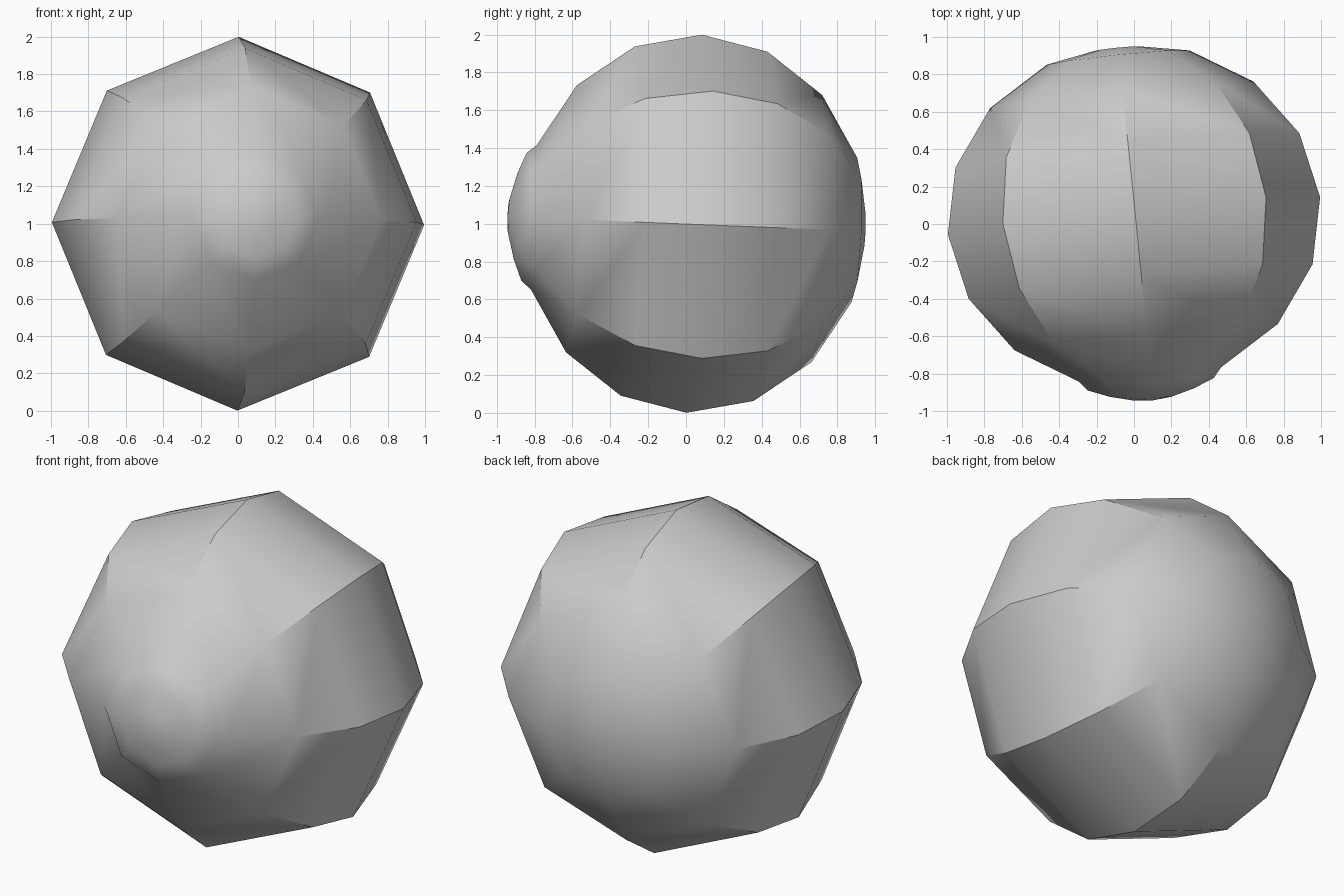
import bpy, bmesh, math

cube = bpy.data.objects.get("Cube")
if cube:
    bpy.data.objects.remove(cube, do_unlink=True)

SIDES = 8
FLATTEN = 0.922   # the ball is slightly squashed along its axis

grey = bpy.data.materials.new("plain grey")
grey.use_nodes = True
colour = (0.6, 0.6, 0.6, 1)
grey.diffuse_color = colour
grey.node_tree.nodes["Principled BSDF"].inputs["Base Color"].default_value = colour


def lathe(name, profile, front, back):
    """Turn (radius, depth) rings about the y axis and close both poles."""
    bm = bmesh.new()
    rings = []
    for r, y in profile:
        ring = []
        for i in range(SIDES):
            a = math.tau * i / SIDES
            ring.append(bm.verts.new((r * math.cos(a), y, r * math.sin(a))))
        rings.append(ring)
    poles = [bm.verts.new((0, front, 0)), bm.verts.new((0, back, 0))]
    for i in range(SIDES):
        j = (i + 1) % SIDES
        for a, b in zip(rings, rings[1:]):
            bm.faces.new((a[i], a[j], b[j], b[i]))
        for pole, ring in zip(poles, (rings[0], rings[-1])):
            bm.faces.new((pole, ring[i], ring[j]))
    bmesh.ops.recalc_face_normals(bm, faces=bm.faces)
    mesh = bpy.data.meshes.new(name)
    bm.to_mesh(mesh)
    bm.free()
    mesh.materials.append(grey)
    obj = bpy.data.objects.new(name, mesh)
    bpy.context.collection.objects.link(obj)
    return obj


# Raised front dome with its bevelled rim
dome = [(0.1, -0.983), (0.226, -0.95), (0.338, -0.905)]

# Squashed eight-sided ball, front ring to back ring
ball = []
for k in range(-3, 4):
    lat = math.radians(22.5 * k)
    ball.append((math.cos(lat), FLATTEN * math.sin(lat)))

# Blunt rear cap
cap = [(0.12, 0.9)]

eyeball = lathe("eyeball", dome + ball + cap, -0.992, 0.905)
eyeball.location = (0, 0.043, 1.0)
eyeball.rotation_euler = (-0.04, 0.0075, 0.1)

bpy.ops.object.select_all(action='DESELECT')
eyeball.select_set(True)
bpy.context.view_layer.objects.active = eyeball
bpy.ops.object.shade_smooth_by_angle(angle=math.radians(30))
